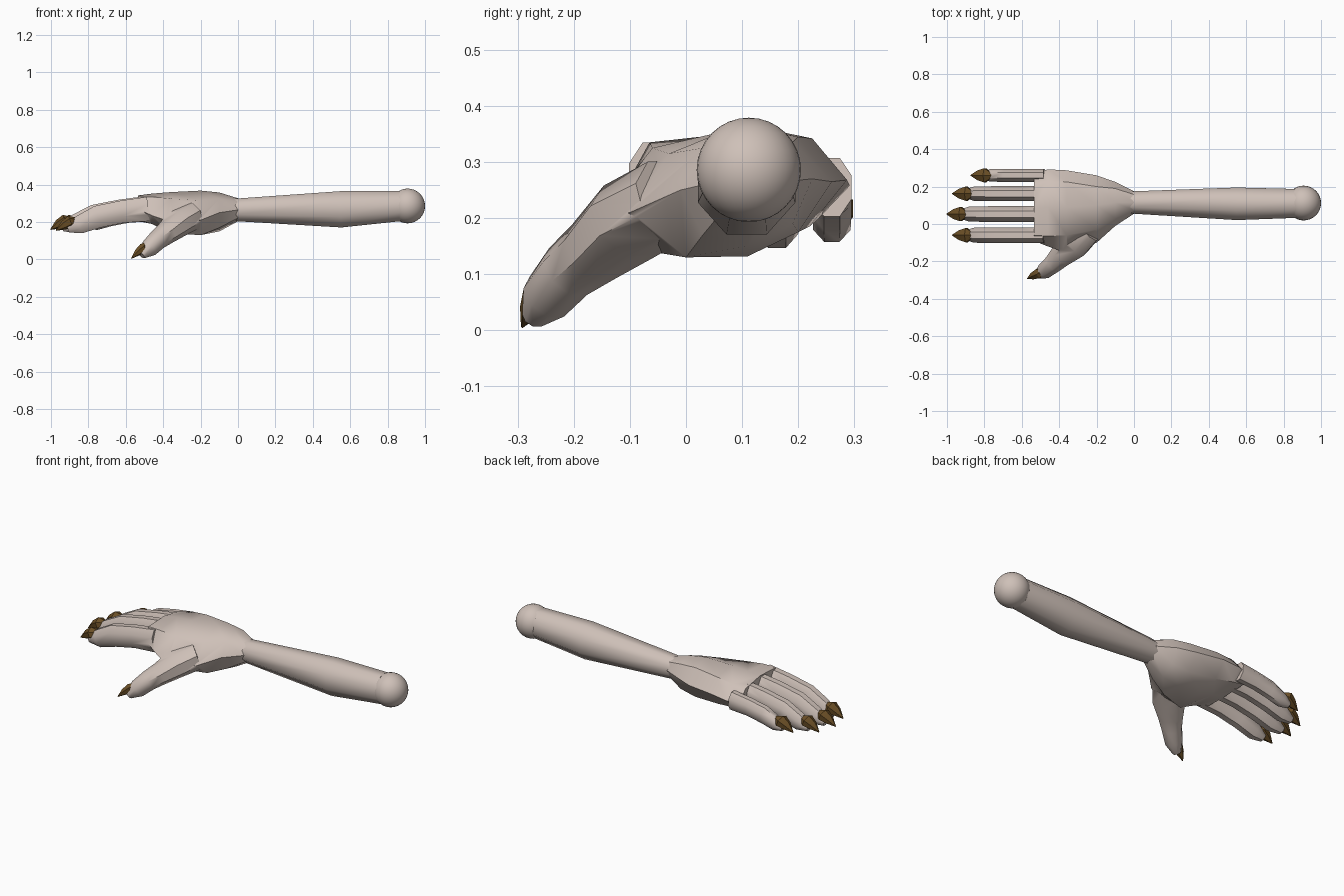
import bpy, bmesh, math
from mathutils import Vector

if "Cube" in bpy.data.objects:
    bpy.data.objects.remove(bpy.data.objects["Cube"])


def material(name, rgb):
    m = bpy.data.materials.new(name)
    m.diffuse_color = (*rgb, 1)
    m.use_nodes = True
    m.node_tree.nodes["Principled BSDF"].inputs["Base Color"].default_value = m.diffuse_color
    return m


SKIN = material("pale skin", (0.62, 0.53, 0.48))
CLAW = material("dark brown claw", (0.15, 0.08, 0.02))


def skin_rings(name, rings, mat, angle):
    """Bridge closed rings of points and cap both ends."""
    bm = bmesh.new()
    vs = [[bm.verts.new(p) for p in r] for r in rings]
    n = len(vs[0])
    for a, b in zip(vs, vs[1:]):
        for i in range(n):
            j = (i + 1) % n
            bm.faces.new((a[i], a[j], b[j], b[i]))
    bm.faces.new(vs[0])
    bm.faces.new(vs[-1])
    bmesh.ops.recalc_face_normals(bm, faces=bm.faces[:])
    me = bpy.data.meshes.new(name)
    bm.to_mesh(me)
    bm.free()
    me.materials.append(mat)
    ob = bpy.data.objects.new(name, me)
    bpy.context.collection.objects.link(ob)
    smooth(ob, angle)
    return ob


def smooth(ob, angle):
    bpy.ops.object.select_all(action='DESELECT')
    ob.select_set(True)
    bpy.context.view_layer.objects.active = ob
    bpy.ops.object.shade_smooth_by_angle(angle=math.radians(angle))


def limb(name, path, mat, sides=8, angle=50):
    """Loft along a path of (x, y, z, half width, half height)."""
    pts = [Vector(p[:3]) for p in path]
    k = 1 / math.cos(math.pi / sides)
    rings = []
    for i, p in enumerate(path):
        t = (pts[min(i + 1, len(pts) - 1)] - pts[max(i - 1, 0)]).normalized()
        side = t.cross(Vector((0, 0, 1))).normalized()
        up = side.cross(t)
        ring = []
        for s in range(sides):
            a = 2 * math.pi * (s + 0.5) / sides
            ring.append(pts[i] + side * (p[3] * k * math.cos(a)) + up * (p[4] * k * math.sin(a)))
        rings.append(ring)
    return skin_rings(name, rings, mat, angle)


# Elbow ball and forearm
bpy.ops.mesh.primitive_uv_sphere_add(segments=32, ring_count=16, radius=0.093,
                                     location=(0.907, 0.112, 0.286))
ball = bpy.context.object
ball.name = "elbow_ball"
ball.data.materials.append(SKIN)
smooth(ball, 40)
limb("forearm", [(-0.02, 0.115, 0.265, 0.057, 0.059), (0.0, 0.115, 0.265, 0.06, 0.061),
                 (0.55, 0.108, 0.268, 0.087, 0.097), (0.87, 0.11, 0.285, 0.077, 0.08)], SKIN)

# Palm: (y, z) sections from the wrist to the knuckles, thumb side first
sections = [
    (0.0, [(.055, .265), (.073, .308), (.115, .327), (.157, .308),
           (.175, .265), (.157, .222), (.115, .204), (.073, .222)]),
    (-0.1, [(-.01, .25), (.03, .325), (.115, .358), (.19, .335),
            (.225, .27), (.19, .19), (.11, .15), (.03, .17)]),
    (-0.2, [(-.10, .21), (-.03, .315), (.1, .368), (.2, .345),
            (.26, .265), (.2, .175), (.11, .132), (0, .13)]),
    (-0.36, [(-.155, .2), (-.06, .325), (.09, .36), (.225, .342),
             (.287, .268), (.22, .185), (.09, .165), (-.06, .14)]),
    (-0.46, [(-.12, .235), (-.065, .335), (.09, .352), (.23, .332),
             (.292, .258), (.235, .198), (.08, .19), (-.06, .19)]),
    (-0.535, [(-.09, .27), (-.06, .335), (.08, .342), (.215, .318),
              (.275, .25), (.235, .21), (.08, .205), (-.06, .208)]),
]
hand = skin_rings("hand", [[(x, y, z) for y, z in s] for x, s in sections], SKIN, 40)

# Fingers: (centre y, half width, length scale, z shift, droop, height scale)
fingers = {
    "index": (-0.06, 0.042, 1.0, 0.0, 1.0, 1.0),
    "middle": (0.053, 0.042, 1.07, 0.005, 1.0, 1.0),
    "ring": (0.162, 0.040, 1.0, 0.0, 0.95, 0.95),
    "little": (0.26, 0.035, 0.77, -0.015, 0.72, 0.8),
}
profile = [(0, 0, .065, 1), (.14, -.015, .06, 1), (.27, -.042, .06, 1),
           (.37, -.085, .048, .95), (.43, -.105, .022, .5)]
parts = []
for name, (y, w, length, dz, droop, hs) in fingers.items():
    path = [(-.48 - d * length, y, .27 + dz + z * droop, w * ws, h * hs)
            for d, z, h, ws in profile]
    parts.append(limb(name + "_finger", path, SKIN))
    tx, tz = path[-1][0], path[-1][2]
    limb(name + "_claw", [(tx + .05, y, tz + .045, .012, .012), (tx + .015, y, tz + .038, .038, .028),
                          (tx - .02, y, tz + .018, .026, .022), (tx - .062, y, tz - .01, .002, .002)],
         CLAW, 6, 25)

# Thumb and its claw
parts.append(limb("thumb", [(-.24, -.03, .235, .07, .07), (-.32, -.1, .195, .085, .07),
                            (-.385, -.165, .14, .062, .056), (-.43, -.21, .105, .05, .05),
                            (-.475, -.248, .06, .043, .045), (-.515, -.272, .022, .02, .02)], SKIN))
limb("thumb_claw", [(-.485, -.25, .085, .01, .01), (-.508, -.263, .062, .026, .022),
                    (-.54, -.277, .035, .018, .016), (-.57, -.292, .006, .002, .002)], CLAW, 6, 25)

# Merge fingers and thumb into the palm
for p in parts:
    mod = hand.modifiers.new("join", 'BOOLEAN')
    mod.operation = 'UNION'
    mod.solver = 'EXACT'
    mod.object = p
    bpy.context.view_layer.objects.active = hand
    bpy.ops.object.modifier_apply(modifier=mod.name)
    bpy.data.objects.remove(p)
smooth(hand, 45)
